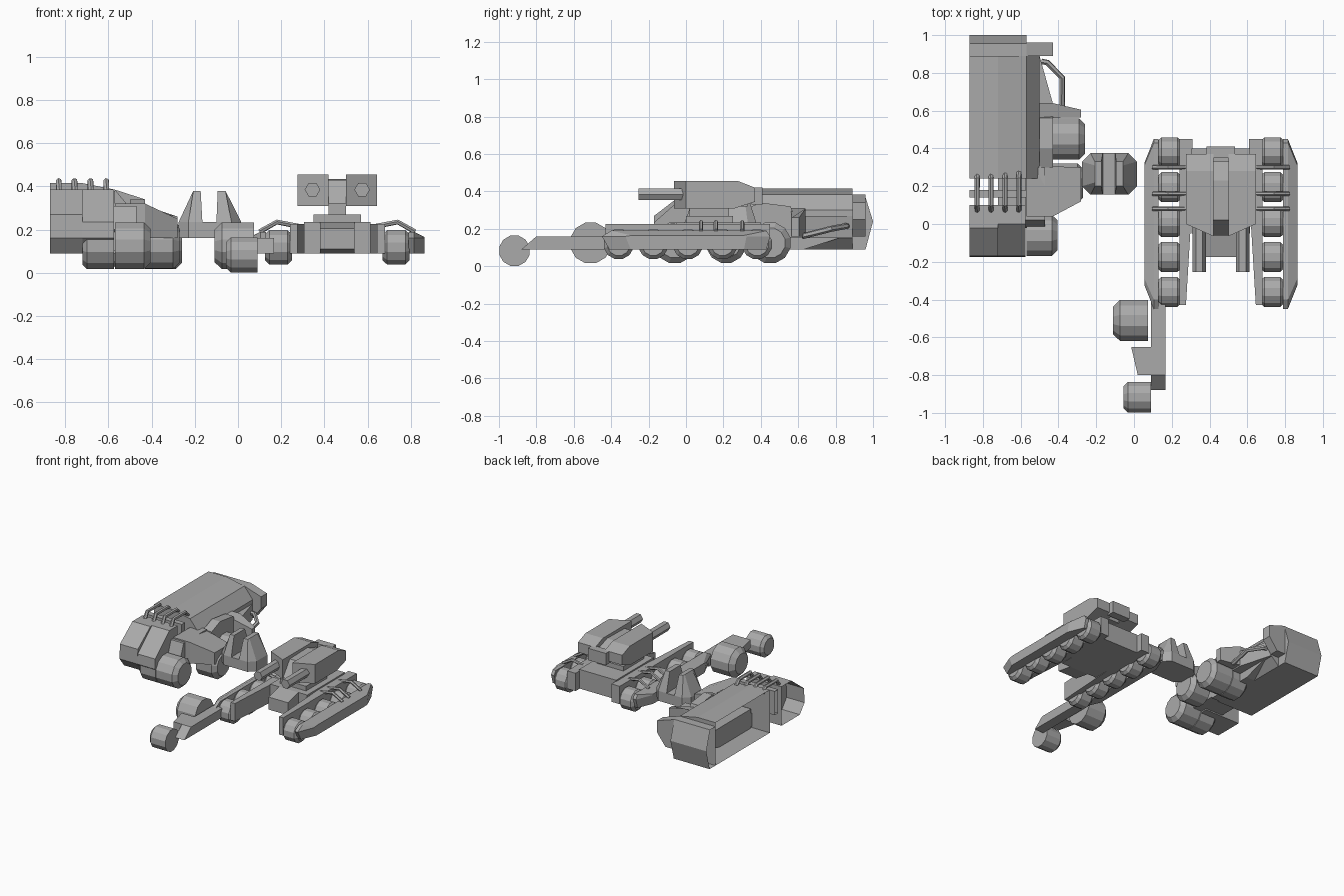
import bpy, bmesh, math
from mathutils import Vector

cube = bpy.data.objects.get("Cube")
if cube:
    bpy.data.objects.remove(cube, do_unlink=True)

grey = bpy.data.materials.new("plain_grey")
grey.use_nodes = True
grey.diffuse_color = (0.4, 0.4, 0.4, 1)
grey.node_tree.nodes["Principled BSDF"].inputs["Base Color"].default_value = (0.4, 0.4, 0.4, 1)

CUT = -0.87   # open side of the hauler
MID = 0.46    # centre line of the tank


def finish(name, bm, cut=False):
    bmesh.ops.recalc_face_normals(bm, faces=bm.faces)
    if cut:
        gone = [f for f in bm.faces if all(abs(v.co.x - CUT) < 0.001 for v in f.verts)]
        bmesh.ops.delete(bm, geom=gone, context='FACES')
    mesh = bpy.data.meshes.new(name)
    bm.to_mesh(mesh)
    bm.free()
    mesh.materials.append(grey)
    ob = bpy.data.objects.new(name, mesh)
    bpy.context.collection.objects.link(ob)
    return ob


def loft(name, rings, cut=False):
    """Skin between rings of points and cap both ends."""
    bm = bmesh.new()
    loops = [[bm.verts.new(p) for p in r] for r in rings]
    n = len(loops[0])
    for a, b in zip(loops, loops[1:]):
        for i in range(n):
            j = (i + 1) % n
            bm.faces.new((a[i], a[j], b[j], b[i]))
    bm.faces.new(loops[0])
    bm.faces.new(loops[-1])
    return finish(name, bm, cut)


def prism(name, axis, pts, a, b, cut=False):
    """Extrude a flat outline along an axis from a to b."""
    place = {'x': lambda p, t: (t, p[0], p[1]),
             'y': lambda p, t: (p[0], t, p[1]),
             'z': lambda p, t: (p[0], p[1], t)}[axis]
    return loft(name, [[place(p, t) for p in pts] for t in (a, b)], cut)


def box(name, x0, x1, y0, y1, z0, z1, cut=False):
    return prism(name, 'z', [(x0, y0), (x1, y0), (x1, y1), (x0, y1)], z0, z1, cut)


def wheel(name, x0, x1, y, z, r, left=0.0, right=0.0, sides=12):
    """Wheel along x with a taper on either side."""
    stations = [(x0, r - left), (x0 + left, r), (x1 - right, r), (x1, r - right)]
    stations = [s for i, s in enumerate(stations) if i == 0 or s != stations[i - 1]]
    angles = [2 * math.pi * (i + 0.5) / sides for i in range(sides)]
    return loft(name, [[(x, y + q * math.cos(t), z + q * math.sin(t)) for t in angles]
                       for x, q in stations])


def tube(name, pts, r, sides=6):
    """Faceted pipe through a few points."""
    pts = [Vector(p) for p in pts]
    rings = []
    for i, p in enumerate(pts):
        d = (pts[min(i + 1, len(pts) - 1)] - pts[max(i - 1, 0)]).normalized()
        u = d.cross(Vector((0.3, 0.2, 1))).normalized()
        v = d.cross(u)
        rings.append([p + r * (u * math.cos(math.tau * k / sides) + v * math.sin(math.tau * k / sides))
                      for k in range(sides)])
    return loft(name, rings)


# Hauler: cargo body and rear cap
prism("cargo_body", 'y', [(CUT, .09), (CUT, .415), (-.72, .415), (-.57, .385), (-.5, .3), (-.5, .16), (-.57, .09)],
      .24, .89, True)
prism("rear_cap_centre", 'x', [(.89, .09), (.89, .385), (.955, .385), (1, .24), (.96, .09)], CUT, -.57, True)
prism("rear_cap_side", 'y', [(-.57, .16), (-.57, .385), (-.43, .34), (-.43, .25), (-.5, .16)], .89, .96)
prism("cargo_skirt", 'z', [(-.57, .3), (-.43, .3), (-.43, .64), (-.5, .89), (-.57, .89)], .15, .27)
prism("belly", 'x', [(.25, .09), (.63, .09), (.88, .17), (.88, .235), (.25, .235)], -.72, -.5)

# Hauler: fenders beside the rear wheel
loft("middle_fender", [[(-.57, .04, z), (-.43, .04, z), (x, .12, q), (x, .3, q), (-.57, .31, z)]
                       for z, x, q in ((.16, -.28, .16), (.32, -.28, .25))])
loft("rear_fender", [[(-.5, .56, z), (-.28, .565, q), (-.28, .605, q), (-.43, .64, z), (-.5, .64, z)]
                     for z, q in ((.16, .16), (.31, .26))])
prism("wheel_arch", 'x', [(.3, .2), (.3, .3), (.4, .34), (.56, .32), (.6, .2)], -.5, -.43)

# Hauler: cab
prism("cab", 'x', [(-.12, .09), (-.175, .16), (-.17, .27), (-.02, .385), (.1, .385), (.1, .09)], CUT, -.72, True)
prism("cab_door", 'x', [(-.1, .09), (-.175, .16), (-.17, .235), (0, .385), (.1, .385), (.1, .09)], -.72, -.575)
prism("cab_side", 'x', [(-.02, .2), (.02, .31), (.3, .31), (.3, .16), (.05, .16)], -.575, -.47)
box("cab_cross_beam", CUT, -.57, .14, .18, .2, .38, True)
box("frame_rail", -.72, -.5, .0, .3, .1, .2)
for i, x in enumerate((-.83, -.757, -.683, -.61)):
    tube(f"roof_rail_{i + 1}", [(x, .07, .375), (x, .1, .425), (x, .24, .425), (x, .27, .39)], .014)
tube("side_pipe", [(-.49, .86, .215), (-.46, .855, .215), (-.38, .775, .2), (-.38, .62, .16)], .016)

# Hauler: wheels
wheel("front_wheel", -.57, -.405, -.06, .125, .112, right=.03)
wheel("front_inner_wheel", -.72, -.575, -.06, .125, .112, left=.02)
wheel("rear_wheel", -.43, -.26, .45, .125, .112, right=.03)
wheel("rear_inner_wheel", -.58, -.435, .45, .125, .112, left=.02)
wheel("middle_wheel", -.43, -.27, .215, .125, .11, right=.03)


# Twin pronged block
def octagon(x0, x1, y0, y1, c, z):
    return [(x0 + c, y0, z), (x1 - c, y0, z), (x1, y0 + c, z), (x1, y1 - c, z),
            (x1 - c, y1, z), (x0 + c, y1, z), (x0, y1 - c, z), (x0, y0 + c, z)]


loft("prong_base", [octagon(-.275, .015, .155, .375, .045, z) for z in (.16, .235)])
for name, outer, top, inner, foot in (("right_prong", -.275, -.207, -.173, -.165), ("left_prong", .015, -.058, -.094, -.1)):
    s = .045 if outer < 0 else -.045
    loft(name, [[(foot, .155, .235), (outer + s, .155, .235), (outer, .2, .235),
                 (outer, .33, .235), (outer + s, .375, .235), (foot, .375, .235)],
                [(inner, .2, .38), (top, .2, .38), (top, .22, .38),
                 (top, .31, .38), (top, .33, .38), (inner, .33, .38)]])

# Half bike: arm, seat wing and wheels
prism("bike_arm", 'x', [(-.88, .09), (-.8, .16), (-.4, .16), (-.4, .09)], .09, .167)
prism("bike_seat", 'z', [(.09, -.8), (.02, -.8), (-.015, -.65), (.09, -.65)], .1, .16)
wheel("bike_large_wheel", -.11, .075, -.51, .125, .112, left=.035)
wheel("bike_small_wheel", -.055, .09, -.917, .083, .084, left=.022)

# Tank: mirrored track pods, struts, gun pods and barrels
FENDER = [(-.45, .16), (-.41, .09), (.43, .09), (.45, .16), (.43, .19), (-.4, .19)]
for s, side in ((-1, "right"), (1, "left")):
    def X(d):
        return MID + s * d

    loft(f"{side}_outer_fender",
         [[(X(.33), y, z) for y, z in FENDER],
          [(X(.355), y, z) for y, z in FENDER],
          [(X(.405), y * .72, z if z < .17 else .165) for y, z in FENDER]])
    loft(f"{side}_inner_fender",
         [[(X(.22), -.43, z), (X(.185), -.43, z), (X(.15), .15, z), (X(.15), .45, z), (X(.22), .45, z)]
          for z in (.09, .225)])
    for i in range(5):
        wheel(f"{side}_road_wheel_{i + 1}", *sorted((X(.21), X(.335))), -.36 + i * .185, .118, .082, .02, .02)
    for i, y in enumerate((.08, .16, .3)):
        tube(f"{side}_strut_{i + 1}", [(X(.15), y, .21), (X(.28), y, .235), (X(.36), y, .19)], .012)
    # gun pod with its front corner cut towards the middle
    loft(f"{side}_gun_pod",
         [[(X(.185), .0, z), (X(.185), b, z), (X(.04), b, z), (X(.04), -.065, z)]
          for z, b in ((.31, .26), (.345, .37), (.42, .37), (.455, .28))])
    pod_x = X(.115)
    ring = [(pod_x + .036 * math.cos(math.tau * k / 6), .385 + .036 * math.sin(math.tau * k / 6)) for k in range(6)]
    prism(f"{side}_barrel", 'y', ring, -.255, .05)

# Tank: hull and turret centre
box("hull", MID - .155, MID + .155, -.05, .4, .09, .235)
prism("hull_nose", 'x', [(-.175, .11), (-.175, .205), (-.05, .235), (-.05, .09)], MID - .08, MID + .08)
box("turret_ring", MID - .11, MID + .11, 0, .25, .235, .27)
box("turret_pedestal", MID - .04, MID + .04, .02, .23, .25, .35)
prism("turret_centre", 'x', [(-.06, .32), (.02, .43), (.23, .435), (.33, .4), (.33, .32)], MID - .045, MID + .045)
box("turret_rear_block", MID - .075, MID + .075, .35, .41, .33, .42)
